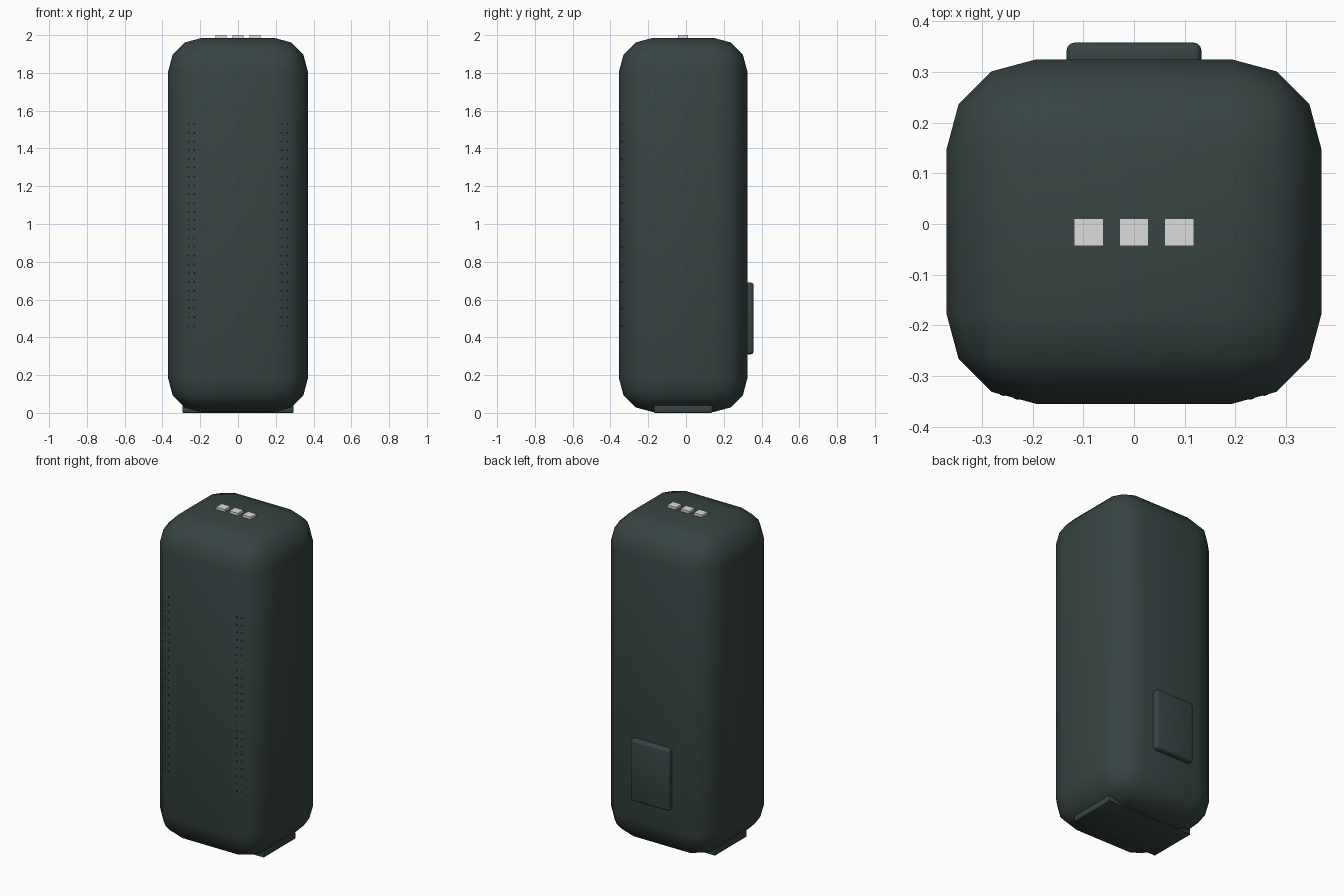
import bpy, bmesh, math
from mathutils import Matrix

if "Cube" in bpy.data.objects:
    bpy.data.objects.remove(bpy.data.objects["Cube"])


def material(name, rgb):
    m = bpy.data.materials.new(name)
    m.diffuse_color = (*rgb, 1)
    m.use_nodes = True
    m.node_tree.nodes["Principled BSDF"].inputs["Base Color"].default_value = m.diffuse_color
    return m


SHELL = material("dark green grey", (0.038, 0.058, 0.056))
LIGHT = material("light grey", (0.72, 0.72, 0.72))
HOLE = material("near black", (0.006, 0.008, 0.008))


def finish(bm, name, mat, smooth=None):
    me = bpy.data.meshes.new(name)
    bm.to_mesh(me)
    bm.free()
    me.materials.append(mat)
    ob = bpy.data.objects.new(name, me)
    bpy.context.collection.objects.link(ob)
    if smooth is not None:
        for o in bpy.context.selected_objects:
            o.select_set(False)
        ob.select_set(True)
        bpy.context.view_layer.objects.active = ob
        bpy.ops.object.shade_smooth_by_angle(angle=math.radians(smooth))
    return ob


def box(name, lo, hi, mat, bevel=0, segments=3, smooth=None):
    bm = bmesh.new()
    bmesh.ops.create_cube(bm, size=1)
    for v in bm.verts:
        for i in range(3):
            v.co[i] = (lo[i] + hi[i]) / 2 + v.co[i] * (hi[i] - lo[i])
    if bevel:
        bmesh.ops.bevel(bm, geom=bm.edges[:], offset=bevel, segments=segments,
                        profile=0.5, affect='EDGES')
    return finish(bm, name, mat, smooth)


# Rounded tower body, softly shaded all over
box("body", (-0.37, -0.355, 0.005), (0.37, 0.325, 1.985), SHELL, 0.178, 3, 60)

# Base plate under the body
box("base_plate", (-0.295, -0.17, 0), (0.295, 0.14, 0.04), SHELL, 0.006, 2, 40)

# Raised panel on the back
box("back_panel", (-0.133, 0.30, 0.31), (0.133, 0.358, 0.69), SHELL, 0.016, 3, 60)

# Three buttons on top
for i in (-1, 0, 1):
    box(f"top_button_{i + 2}", (i * 0.089 - 0.029, -0.043, 1.98),
        (i * 0.089 + 0.029, 0.011, 2.0), LIGHT)

# Twin columns of pin holes on each front edge
bm = bmesh.new()
tilt = math.radians(15)
for side in (-1, 1):
    for x in (0.232, 0.26):
        y = -0.355 + (x - 0.192) * math.tan(tilt)
        for row in range(24):
            z = 0.46 + row * 1.07 / 23
            m = (Matrix.Translation((side * x, y, z))
                 @ Matrix.Rotation(side * tilt, 4, 'Z')
                 @ Matrix.Rotation(math.pi / 2, 4, 'X'))
            bmesh.ops.create_cone(bm, cap_ends=True, segments=8, radius1=0.0045,
                                  radius2=0.0045, depth=0.003, matrix=m)
finish(bm, "pin_holes", HOLE)
